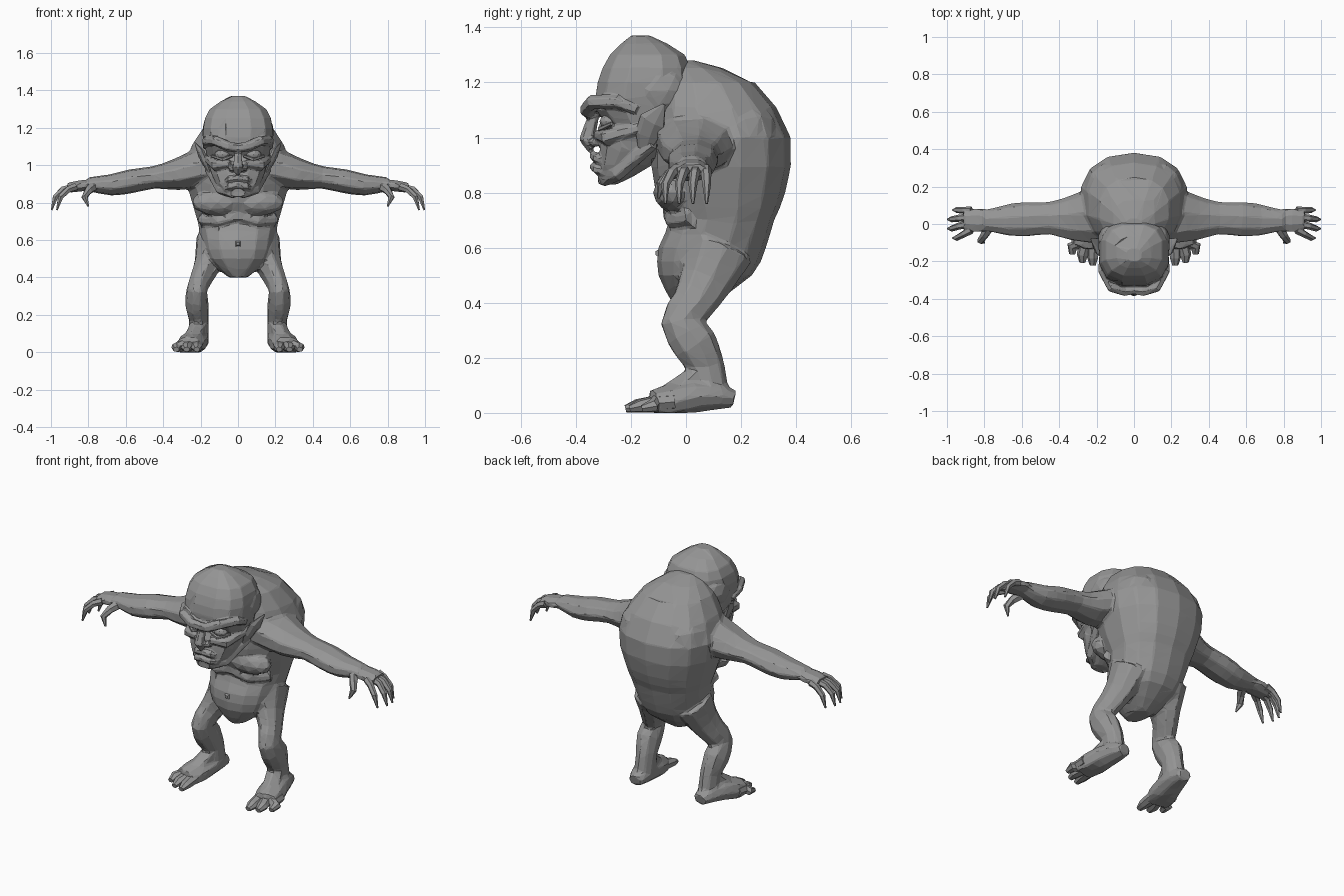
import bpy, bmesh, math
from mathutils import Vector

cube = bpy.data.objects.get("Cube")
if cube:
    bpy.data.objects.remove(cube)

skin_mat = bpy.data.materials.new("grey skin")
skin_mat.use_nodes = True
grey = (0.3, 0.3, 0.3, 1)
skin_mat.diffuse_color = grey
skin_mat.node_tree.nodes["Principled BSDF"].inputs["Base Color"].default_value = grey


def spline(knots, steps):
    """Smooth in-between values through a few knots of any width."""
    knots = [Vector(k) for k in knots]
    padded = [knots[0]] + knots + [knots[-1]]
    result = []
    for before, start, end, after in zip(padded, padded[1:], padded[2:], padded[3:]):
        for step in range(steps):
            t = step / steps
            leave, arrive = (end - before) / 2, (after - start) / 2
            result.append(start + leave * t
                          + (3 * (end - start) - 2 * leave - arrive) * t ** 2
                          + (2 * (start - end) + leave + arrive) * t ** 3)
    return result + [knots[-1]]


def bridge(bm, rings):
    """Skin a closed tube through rings of points."""
    loops = [[bm.verts.new(point) for point in ring] for ring in rings]
    for lower, upper in zip(loops, loops[1:]):
        for i in range(len(lower)):
            bm.faces.new((lower[i - 1], lower[i], upper[i], upper[i - 1]))
    bm.faces.new(loops[0])
    bm.faces.new(loops[-1])


def circle(sides):
    angles = [math.tau * (i + 0.5) / sides for i in range(sides)]
    return [(math.cos(angle), math.sin(angle)) for angle in angles]


def stack(bm, knots, sides, boxy):
    """Upright mass from knots of (height, half width, front, back)."""
    rings = []
    for height, width, front, back in spline(knots, 2):
        middle, depth = (front + back) / 2, (back - front) / 2
        rings.append([(width * math.copysign(abs(c) ** boxy, c),
                       middle + depth * math.copysign(abs(s) ** boxy, s), height)
                      for c, s in circle(sides)])
    bridge(bm, rings)


def limb(bm, knots, sides=6, up="z", flat=1, steps=1, paired=True):
    """Tapered tube from knots of (x, y, z, radius); flat thins it along up."""
    up = Vector([axis == up for axis in "xyz"])
    path = spline(knots, steps)
    for mirror in (1, -1) if paired else (1,):
        rings = []
        for i, knot in enumerate(path):
            along = path[min(i + 1, len(path) - 1)] - path[max(i - 1, 0)]
            across = along.to_3d().cross(up).normalized()
            rise = across.cross(along.to_3d()).normalized() * flat
            ring = [knot.to_3d() + (across * c + rise * s) * knot[3]
                    for c, s in circle(sides)]
            rings.append([(p.x * mirror, p.y, max(p.z, 0)) for p in ring])
        bridge(bm, rings)


def blob(bm, centre, size):
    """Mirrored pair of faceted ellipsoids."""
    for mirror in (1, -1):
        ball = bmesh.ops.create_icosphere(bm, subdivisions=2, radius=1)
        for vert in ball["verts"]:
            x, y, z = (c + v * s for c, v, s in zip(centre, vert.co, size))
            vert.co = x * mirror, y, z


def finish(name, bm, voxel=None):
    """Make the object; a voxel size melts its pieces into one faceted skin."""
    bmesh.ops.recalc_face_normals(bm, faces=bm.faces)
    mesh = bpy.data.meshes.new(name)
    bm.to_mesh(mesh)
    bm.free()
    mesh.materials.append(skin_mat)
    part = bpy.data.objects.new(name, mesh)
    bpy.context.collection.objects.link(part)
    if voxel:
        fuse = part.modifiers.new("fuse", "REMESH")
        fuse.mode, fuse.voxel_size = "VOXEL", voxel
        part.modifiers.new("soften", "SMOOTH").iterations = 2
        facets = part.modifiers.new("facets", "DECIMATE")
        facets.ratio = 0.045
        facets.use_symmetry, facets.symmetry_axis = True, "X"


# Body: hunched torso with a round belly
bm = bmesh.new()
stack(bm, [(.4, .05, -.05, .1), (.5, .17, -.1, .24), (.6, .2, -.1, .29),
           (.7, .22, -.06, .32), (.8, .25, -.11, .36), (1, .29, -.13, .38),
           (1.2, .19, -.1, .25), (1.28, .05, -.05, .03)], sides=14, boxy=.85)
# Chest, shoulder blades and the fold above the belly
blob(bm, (.11, -.05, .8), (.14, .07, .07))
blob(bm, (.13, .2, 1), (.14, .14, .15))
limb(bm, [(0, -.06, .73, .03), (.1, -.05, .7, .03), (.2, .02, .71, .03)])
# Arms with upper arm, forearm and palm
limb(bm, [(.15, .05, 1, .17), (.33, .03, .95, .125), (.45, .03, .935, .09),
          (.57, .025, .915, .095), (.68, .02, .895, .085), (.8, .02, .9, .055)],
     sides=9, flat=.68, steps=2)
limb(bm, [(.76, .02, .9, .06), (.84, .02, .89, .068), (.91, .02, .88, .06)],
     sides=8, flat=.48)
# Thighs, knees and calves
limb(bm, [(.13, .12, .6, .13), (.16, .07, .48, .1), (.2, .02, .39, .08),
          (.22, -.02, .33, .075), (.22, .03, .25, .085), (.21, .07, .17, .07),
          (.21, .08, .08, .075)], sides=9, up="x", flat=.75, steps=2)
# Heels and insteps
limb(bm, [(.21, .175, .05, .04), (.215, .12, .06, .06), (.23, .03, .06, .075),
          (.25, -.06, .04, .08), (.265, -.12, .03, .07)], sides=9, flat=.8, steps=2)
limb(bm, [(.21, .06, .14, .05), (.24, -.04, .07, .05), (.26, -.12, .03, .04)])
finish("body", bm, voxel=.01)

# Navel
bm = bmesh.new()
limb(bm, [(0, -.1, .58, .02), (0, -.11, .58, .01)], sides=4, paired=False)
finish("navel", bm)

# Four curled fingers fanned by rule, and a thumb
bm = bmesh.new()
for finger in range(4):
    from_middle = finger - 1.5
    root, tip = .02 + .034 * from_middle, .05 * from_middle
    reach = 1 - .014 * from_middle ** 2
    limb(bm, [(.87, root, .885, .022), (reach - .06, (root + tip) / 2, .87, .019),
              (reach - .02, tip, .83, .016), (reach, tip, .76, .005)], up="y")
limb(bm, [(.77, -.01, .89, .03), (.8, -.06, .865, .023), (.82, -.09, .83, .018),
          (.8, -.1, .78, .005)], up="y")
finish("fingers", bm)

# Three splayed toes on each foot
bm = bmesh.new()
for toe in range(3):
    knuckle, tip, end = .22 + .04 * toe, .22 + .055 * toe, -.22 + .015 * toe ** 2
    limb(bm, [(knuckle, -.04, .04, .035), (knuckle, -.11, .035, .037),
              (tip, end + .04, .025, .031), (tip, end, .015, .017)], sides=7, flat=.8)
finish("toes", bm)

# Head: domed skull narrowing to a heavy jaw
bm = bmesh.new()
stack(bm, [(.83, .05, -.32, -.25), (.9, .12, -.32, -.12), (1, .16, -.31, -.04),
           (1.05, .17, -.29, 0), (1.1, .18, -.33, .01), (1.2, .19, -.325, .02),
           (1.3, .155, -.28, 0), (1.37, .04, -.2, -.13)], sides=12, boxy=.75)
# Temples, cheekbones and jaw corners
blob(bm, (.11, -.1, 1.17), (.085, .12, .1))
limb(bm, [(.04, -.32, 1.01, .02), (.12, -.29, 1, .03), (.17, -.14, 1.04, .02)])
limb(bm, [(.02, -.3, .85, .03), (.09, -.25, .87, .03), (.155, -.12, .98, .025)])
# Frowning brow
limb(bm, [(-.01, -.35, 1.09, .025), (.05, -.36, 1.1, .028), (.12, -.34, 1.13, .028),
          (.17, -.25, 1.13, .025), (.17, -.18, 1.1, .02)])
# Nose with flared nostrils
limb(bm, [(0, -.33, 1.1, .018), (0, -.36, .99, .03), (0, -.34, .96, .02)],
     up="y", paired=False)
blob(bm, (.03, -.33, .985), (.022, .025, .018))
# Downturned lips
for lip in (.935, .895):
    limb(bm, [(-.01, -.335, lip, .018), (.045, -.325, lip - .01, .018),
              (.09, -.25, lip - .035, .014)])
finish("head", bm, voxel=.006)

# Eyes with heavy lower lids
bm = bmesh.new()
blob(bm, (.083, -.28, 1.058), (.042, .034, .028))
limb(bm, [(.03, -.305, 1.05, .007), (.08, -.31, 1.03, .011), (.14, -.27, 1.05, .007)])
finish("eyes", bm)

# Pointed ears
bm = bmesh.new()
limb(bm, [(.15, -.15, .96, .025), (.17, -.14, 1.01, .045), (.195, -.12, 1.06, .05),
          (.23, -.08, 1.12, .006)], sides=7, up="x", flat=.4)
finish("ears", bm)
